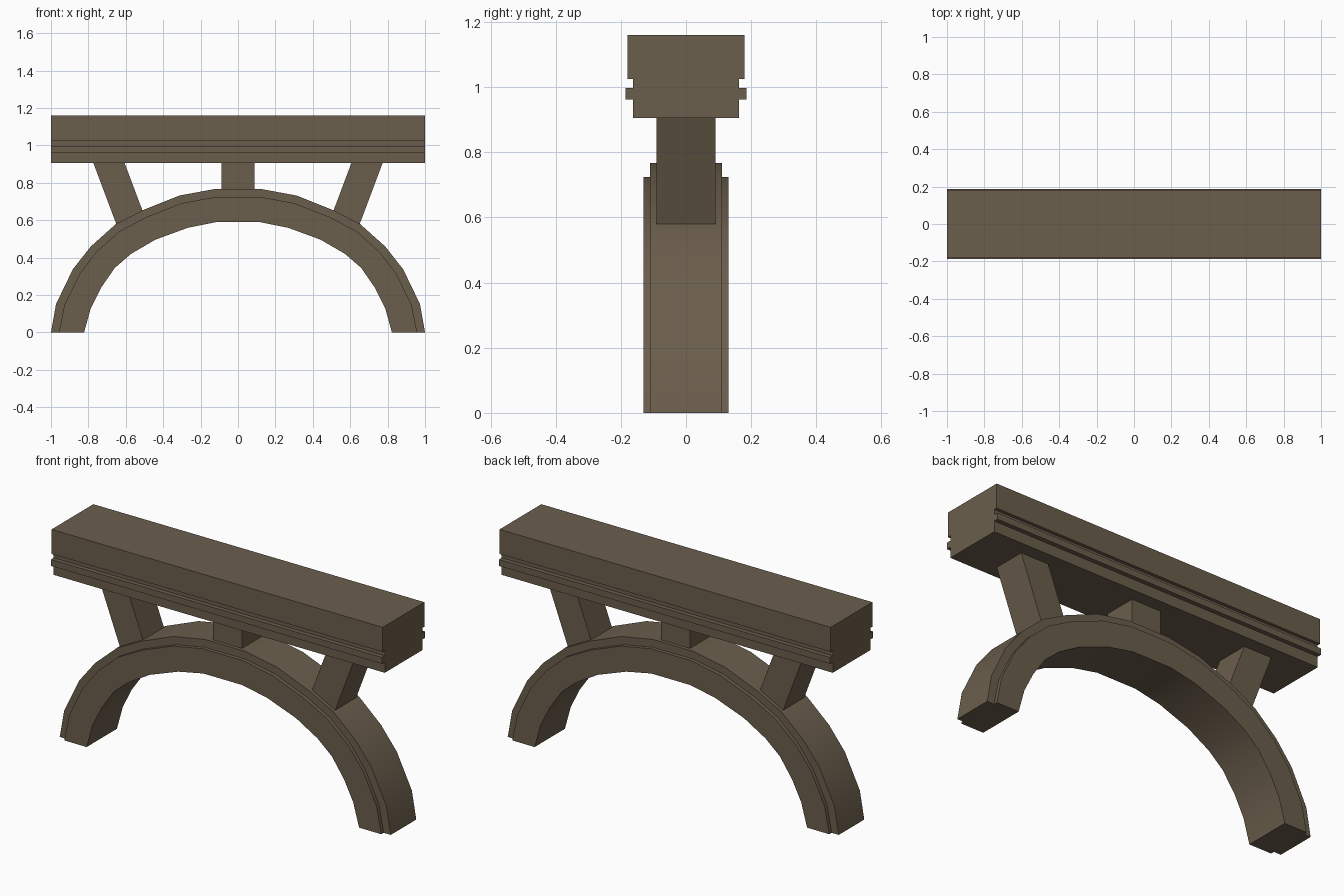
import bpy, bmesh, math
from mathutils import Vector

if "Cube" in bpy.data.objects:
    bpy.data.objects.remove(bpy.data.objects["Cube"])

mat = bpy.data.materials.new("weathered brown")
mat.diffuse_color = (0.147, 0.112, 0.073, 1)
mat.use_nodes = True
mat.node_tree.nodes["Principled BSDF"].inputs["Base Color"].default_value = mat.diffuse_color


def loft(name, sections, smooth=False):
    """Join equal-length closed sections into a capped solid."""
    bm = bmesh.new()
    rings = [[bm.verts.new(p) for p in s] for s in sections]
    n = len(rings[0])
    for a, b in zip(rings, rings[1:]):
        for i in range(n):
            j = (i + 1) % n
            bm.faces.new((a[i], a[j], b[j], b[i]))
    bm.faces.new(rings[0])
    bm.faces.new(rings[-1])
    bmesh.ops.recalc_face_normals(bm, faces=bm.faces[:])
    me = bpy.data.meshes.new(name)
    bm.to_mesh(me)
    bm.free()
    me.materials.append(mat)
    ob = bpy.data.objects.new(name, me)
    bpy.context.collection.objects.link(ob)
    if smooth:
        bpy.ops.object.select_all(action='DESELECT')
        ob.select_set(True)
        bpy.context.view_layer.objects.active = ob
        bpy.ops.object.shade_smooth_by_angle(angle=math.radians(30))
    return ob


def strut(name, profile, half=0.0905):
    """Extrude an x-z outline symmetrically along y."""
    return loft(name, [[(x, y, z) for x, z in profile] for y in (-half, half)])


# Arch: stepped cross-section carried along the outer and inner curves
outer = [(1, 0), (0.973, 0.152), (0.883, 0.338), (0.787, 0.46),
         (0.655, 0.578), (0.511, 0.653), (0.314, 0.732), (0.124, 0.767)]
inner = [(0.823, 0), (0.787, 0.13), (0.733, 0.238), (0.658, 0.346),
         (0.572, 0.42), (0.442, 0.496), (0.268, 0.56), (0.118, 0.59)]


def mirrored(pts):
    return pts + [(-x, z) for x, z in reversed(pts)]


sections = []
for o, i in zip(mirrored(outer), mirrored(inner)):
    o, i = Vector(o), Vector(i)
    m = o.lerp(i, 0.24)
    half = [(o, 0.11), (m, 0.11), (m, 0.1305), (i, 0.1305)]
    ring = [(p.x, y, p.y) for p, y in half]
    ring += [(p.x, -y, p.y) for p, y in reversed(half)]
    sections.append(ring)
loft("arch", sections, smooth=True)

# Beam: moulded profile running the full length
side = [(0.162, 0.905), (0.162, 0.963), (0.186, 0.963), (0.186, 0.998),
        (0.162, 0.998), (0.162, 1.026), (0.18, 1.026), (0.18, 1.16)]
profile = side + [(-y, z) for y, z in reversed(side)]
loft("beam", [[(x, y, z) for y, z in profile] for x in (-1, 1)])

# Struts between arch and beam
strut("center_strut", [(-0.088, 0.767), (0.088, 0.767), (0.088, 0.905), (-0.088, 0.905)])
for label, s in (("left", -1), ("right", 1)):
    strut(label + "_strut", [(s * x, z) for x, z in
          ((0.511, 0.653), (0.65, 0.578), (0.773, 0.905), (0.606, 0.905))])
